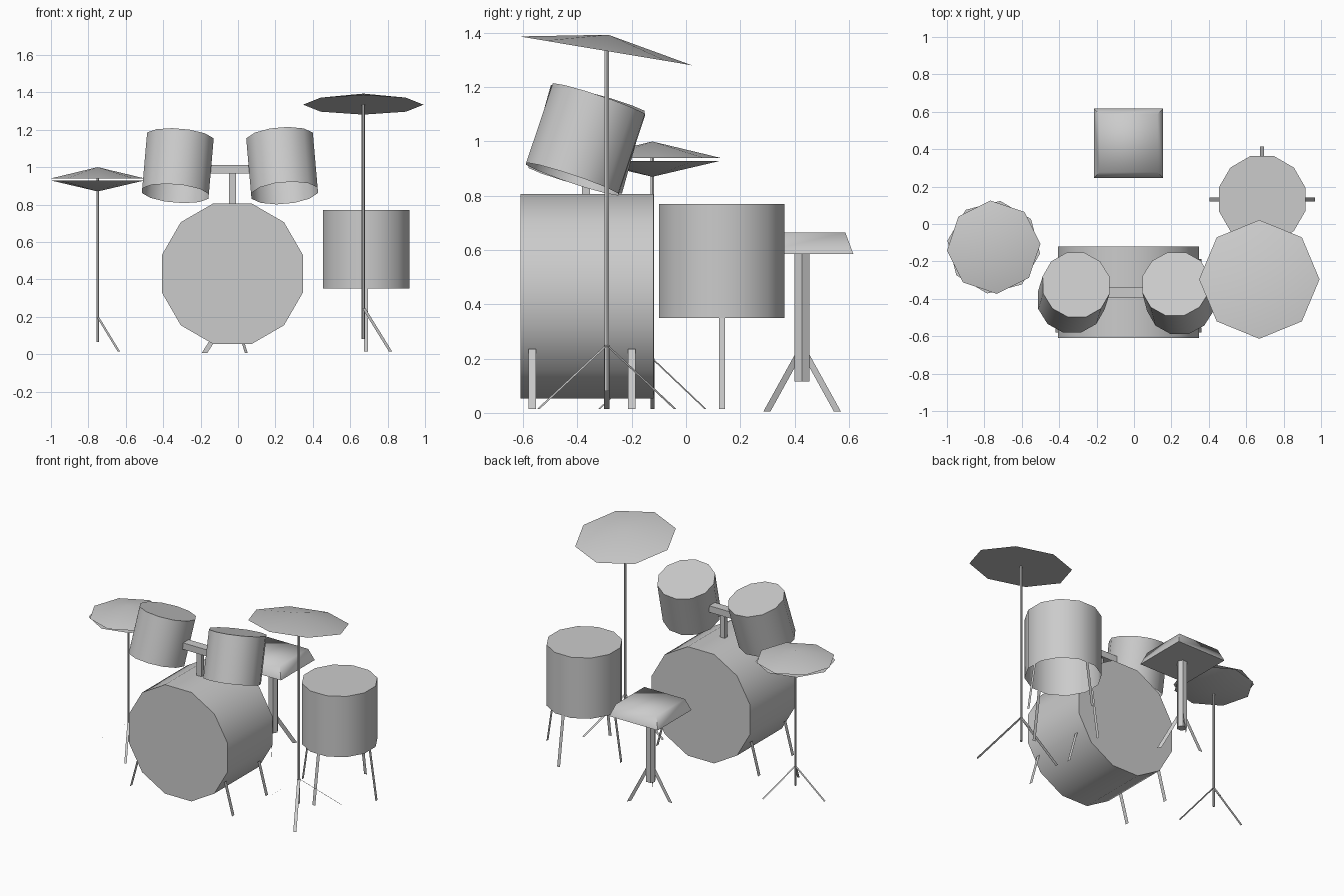
import bpy, bmesh
from math import radians, sin, cos, pi
from mathutils import Vector

cube = bpy.data.objects.get("Cube")
if cube:
    bpy.data.objects.remove(cube, do_unlink=True)

GREY = (0.6, 0.6, 0.6, 1)
mat = bpy.data.materials.new("plain_grey")
mat.use_nodes = True
mat.diffuse_color = GREY
mat.node_tree.nodes["Principled BSDF"].inputs["Base Color"].default_value = GREY


def finish(name, bm, loc=(0, 0, 0), rot=(0, 0, 0), angle=40):
    bmesh.ops.remove_doubles(bm, verts=bm.verts, dist=0.0001)
    bmesh.ops.recalc_face_normals(bm, faces=bm.faces)
    me = bpy.data.meshes.new(name)
    bm.to_mesh(me)
    bm.free()
    me.materials.append(mat)
    ob = bpy.data.objects.new(name, me)
    bpy.context.collection.objects.link(ob)
    ob.location = loc
    ob.rotation_euler = [radians(a) for a in rot]
    bpy.ops.object.select_all(action='DESELECT')
    ob.select_set(True)
    bpy.context.view_layer.objects.active = ob
    bpy.ops.object.shade_smooth_by_angle(angle=radians(angle))
    return ob


def turned(name, sides, r0, r1, z0, z1, loc, rot=(0, 0, 0), spin=0, bottom=True, angle=40):
    """Straight or tapered prism around local z; a zero radius gives a point."""
    bm = bmesh.new()
    rings = []
    for r, z in ((r0, z0), (r1, z1)):
        rings.append([bm.verts.new((r * cos(radians(spin) + 2 * pi * i / sides),
                                    r * sin(radians(spin) + 2 * pi * i / sides), z))
                      for i in range(sides)])
    lo, hi = rings
    for i in range(sides):
        j = (i + 1) % sides
        if r0 == 0:
            bm.faces.new((lo[0], hi[j], hi[i]))
        elif r1 == 0:
            bm.faces.new((lo[i], lo[j], hi[0]))
        else:
            bm.faces.new((lo[i], lo[j], hi[j], hi[i]))
    if bottom and r0:
        bm.faces.new(lo[::-1])
    if r1:
        bm.faces.new(hi)
    loose = [v for v in bm.verts if not v.link_faces]
    bmesh.ops.delete(bm, geom=loose, context='VERTS')
    return finish(name, bm, loc, rot, angle)


def strip(name, top, end, width):
    """Flat metal strip from top to end, spread along the width vector."""
    top, end, half = Vector(top), Vector(end), Vector(width) / 2
    bm = bmesh.new()
    bm.faces.new([bm.verts.new(p) for p in (top - half, top + half, end + half, end - half)])
    return finish(name, bm)


def box(name, loc, size):
    bm = bmesh.new()
    bmesh.ops.create_cube(bm, size=1)
    bmesh.ops.scale(bm, vec=size, verts=bm.verts)
    return finish(name, bm, loc)


def tripod(name, x, y, z, reach, width, foot, upright):
    """Three flat legs; upright strips stand on edge, others lie across."""
    for i, a in enumerate((60, 180, 300)):
        out = Vector((cos(radians(a)), sin(radians(a)), 0))
        side = out if upright else Vector((-out.y, out.x, 0))
        hub = Vector((x, y, z))
        end = Vector((x, y, foot)) + out * reach
        strip(f"{name}_leg_{i + 1}", hub, end, side * width)


# Bass drum with four flat legs
BX = -0.03
turned("bass_drum", 12, 0.39, 0.39, -0.245, 0.245, (BX, -0.365, 0.43), (90, 0, 0), 15)
for s, side in ((1, "left"), (-1, "right")):
    for y, end in ((-0.567, "front"), (-0.2, "rear")):
        strip(f"bass_{end}_{side}_leg", (BX + s * 0.33, y, 0.235),
              (BX + s * 0.39, y, 0.015), (0, 0.027, 0))

# Rack toms, open underneath, and their mount
turned("left_rack_tom", 12, 0.185, 0.185, -0.155, 0.155, (0.236, -0.37, 1.008),
       (-18.5, -5, 0), 15, bottom=False)
turned("right_rack_tom", 12, 0.185, 0.185, -0.155, 0.155, (-0.322, -0.367, 1.008),
       (-15.5, 5, 0), 15, bottom=False)
box("tom_mount_post", (BX, -0.368, 0.89), (0.038, 0.03, 0.2))
box("tom_mount_bar", (-0.043, -0.366, 0.988), (0.24, 0.06, 0.045))

# Floor tom, open underneath, with four flat legs
FX, FY = 0.685, 0.132
turned("floor_tom", 12, 0.24, 0.24, 0.35, 0.77, (FX, FY, 0), spin=15, bottom=False)
for i in range(4):
    out = Vector((cos(i * pi / 2), sin(i * pi / 2), 0))
    base = Vector((FX, FY, 0))
    strip(f"floor_tom_leg_{i + 1}", base + out * 0.23 + Vector((0, 0, 0.36)),
          base + out * 0.282 + Vector((0, 0, 0.015)), (-out.y * 0.022, out.x * 0.022, 0))

# Crash cymbal on its stand
CX, CY = 0.67, -0.292
turned("crash_cymbal", 8, 0.322, 0, 0, 0.06, (CX, CY - 0.004, 1.334), (-9.5, 0, 0))
turned("crash_stand_pole", 6, 0.009, 0.009, 0.08, 1.345, (CX, CY, 0))
tripod("crash_stand", CX, CY, 0.25, 0.29, 0.02, 0.015, False)

# Hi-hat pair on its stand
HX, HY = -0.75, -0.124
turned("upper_hi_hat", 8, 0.25, 0, 0.94, 1.0, (HX, HY, 0), spin=4)
turned("lower_hi_hat", 8, 0, 0.25, 0.87, 0.928, (HX, HY, 0), spin=-8)
turned("hi_hat_pole", 6, 0.007, 0.007, 0.065, 0.96, (HX, HY, 0))
tripod("hi_hat_stand", HX, HY, 0.2, 0.225, 0.015, 0.015, False)

# Drum throne: tapered square seat, post and tripod
SY = 0.428
turned("throne_seat", 4, 0.185 * 2 ** 0.5, 0.155 * 2 ** 0.5, 0.585, 0.665,
       (BX, SY + 0.004, 0), spin=45, angle=75)
turned("throne_post", 6, 0.032, 0.032, 0.115, 0.59, (BX, SY, 0))
tripod("throne", BX, SY, 0.24, 0.15, 0.03, 0.005, True)
